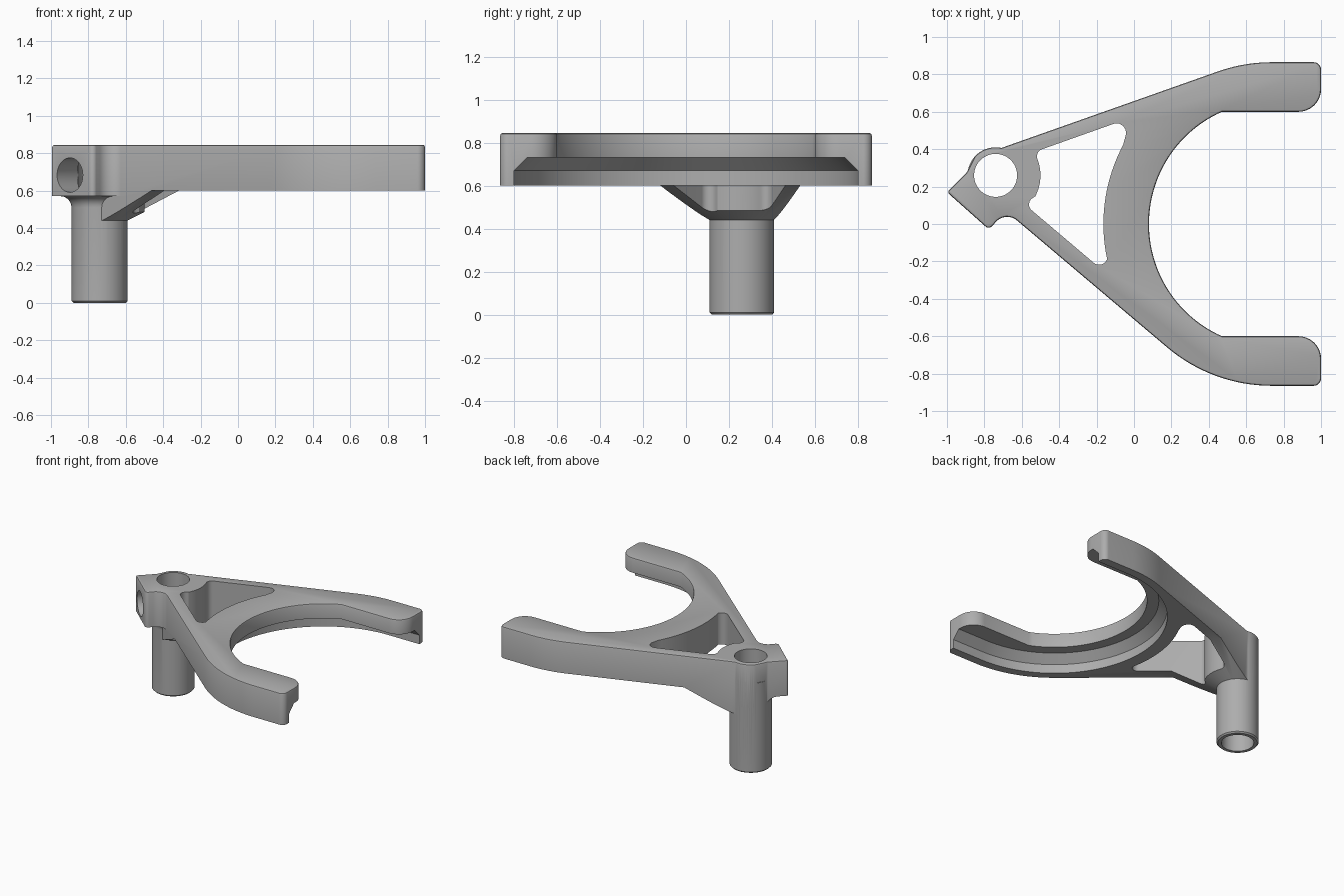
import bpy, bmesh
from math import radians, cos, sin, tan, pi
from mathutils import Vector

cube = bpy.data.objects.get("Cube")
if cube:
    bpy.data.objects.remove(cube, do_unlink=True)

steel = bpy.data.materials.new("grey_steel")
steel.use_nodes = True
GREY = (0.42, 0.42, 0.42, 1)
steel.diffuse_color = GREY
steel.node_tree.nodes["Principled BSDF"].inputs["Base Color"].default_value = GREY

FORK = (0.7365, 0)      # centre of the fork arc
POST = (-0.74, 0.26)    # axis of the post
TOP = 0.845


def arc(center, r, start, end, n):
    """Points along an arc, angles in degrees."""
    angles = [radians(start + (end - start) * i / n) for i in range(n + 1)]
    return [(center[0] + r * cos(a), center[1] + r * sin(a)) for a in angles]


def rounded(points, n=8):
    """Round every corner given as (x, y, radius)."""
    out = []
    for i, p in enumerate(points):
        v = Vector(p[:2])
        if len(p) < 3:
            out.append(v)
            continue
        d0 = (Vector(points[i - 1][:2]) - v).normalized()
        d1 = (Vector(points[(i + 1) % len(points)][:2]) - v).normalized()
        half = d0.angle(d1) / 2
        c = v + (d0 + d1).normalized() * (p[2] / sin(half))
        a, b = [v + d * (p[2] / tan(half)) - c for d in (d0, d1)]
        for k in range(n + 1):
            out.append(c + a.lerp(b, k / n).normalized() * p[2])
    return out


def finish(bm, name):
    bmesh.ops.recalc_face_normals(bm, faces=bm.faces)
    mesh = bpy.data.meshes.new(name)
    bm.to_mesh(mesh)
    bm.free()
    mesh.materials.append(steel)
    obj = bpy.data.objects.new(name, mesh)
    bpy.context.collection.objects.link(obj)
    return obj


def loft(name, layers, rim=0):
    """Solid through stacked loops: layers are (z, points)."""
    bm = bmesh.new()
    rings = [[bm.verts.new((p[0], p[1], z)) for p in pts] for z, pts in layers]
    for low, high in zip(rings, rings[1:]):
        for i in range(len(low)):
            bm.faces.new((low[i - 1], low[i], high[i], high[i - 1]))
    bm.faces.new(rings[0])
    cap = bm.faces.new(rings[-1])
    if rim:
        bmesh.ops.recalc_face_normals(bm, faces=bm.faces)
        bmesh.ops.bevel(bm, geom=list(cap.edges), offset=rim, segments=2,
                        profile=0.5, affect='EDGES')
    return finish(bm, name)


def lathe(name, profile, n=64):
    """Closed (radius, z) profile turned about the post axis."""
    bm = bmesh.new()
    rings = [[bm.verts.new((x, y, z)) for x, y in arc(POST, r, 0, 360, n)[:-1]]
             for r, z in profile]
    for a, b in zip(rings, rings[1:] + rings[:1]):
        for i in range(n):
            bm.faces.new((a[i - 1], a[i], b[i], b[i - 1]))
    return finish(bm, name)


def boolean(target, tool, mode='DIFFERENCE'):
    mod = target.modifiers.new(mode, 'BOOLEAN')
    mod.operation, mod.solver, mod.object = mode, 'EXACT', tool
    bpy.context.view_layer.objects.active = target
    bpy.ops.object.modifier_apply(modifier=mod.name)
    bpy.data.objects.remove(tool, do_unlink=True)


def cylinder(name, r, z0, z1):
    circle = arc(POST, r, 0, 360, 64)[:-1]
    return loft(name, [(z0, circle), (z1, circle)])


# Fork outline, running around both prongs and the clamp block
outline = rounded(
    arc(FORK, 0.865, 229.75, 270, 16)
    + [(1, -0.865, 0.04), (1, -0.6, 0.12)]
    + arc(FORK, 0.6565, 246.05, 113.95, 56)
    + [(1, 0.6, 0.12), (1, 0.865, 0.04)]
    + arc(FORK, 0.865, 90, 109.6, 10)
    + arc(POST, 0.15, 78, 138, 12)
    + [(-0.895, 0.275, 0.04), (-1, 0.17, 0.015),
       (-0.775, -0.03, 0.025), (-0.686, 0.07, 0.08)])
body = loft("shift_fork", [(0.4, outline), (TOP, outline)], rim=0.012)

# Flat underside, with ribs tapering conically down to the post
boolean(body, lathe("underside_cutter", [
    (0.14, 0.2), (0.14, 0.435), (0.47, 0.6), (3, 0.6), (3, 0.2)]))

# Clamp block underside, leaving a fillet around the post
block = [(-0.735, 0.116), (-0.6, -0.002), (-0.6, -0.2),
         (-1.2, -0.2), (-1.2, 0.6), (-0.735, 0.6)]
slab = loft("block_cutter", [(0.3, block), (0.57, block)])
fillet = [(0.21 - 0.06 * cos(i * pi / 12), 0.51 + 0.06 * sin(i * pi / 12)) for i in range(7)]
flare = loft("flare", [(z, arc(POST, r, 0, 360, 64)[:-1])
                       for r, z in [(0.14, 0.2), (0.14, 0.5)] + fillet + [(0.21, 0.6)]])
boolean(slab, flare)
boolean(body, slab)

# Window between the two ribs
window = rounded(
    arc(FORK, 0.9, 192, 152, 24)
    + [(-0.02, 0.567, 0.05), (-0.53, 0.386, 0.04)]
    + arc(POST, 0.24, 20, -28, 14)
    + [(-0.59, 0.11, 0.04), (-0.165, -0.25, 0.045)])
boolean(body, loft("window_cutter", [(0.2, window), (1, window)]))


# Stepped groove under the inner edge of the fork
def groove(r):
    return arc(FORK, r, 90, 270, 64) + [(1.2, -r), (1.2, r)]


boolean(body, loft("groove_cutter", [
    (0.5, groove(0.8)), (0.67, groove(0.8)), (0.73, groove(0.74))]))

# Post, then its bore
post = loft("post", [(z, arc(POST, r, 0, 360, 64)[:-1]) for r, z in
                     [(0.14, 0), (0.15, 0.01), (0.15, 0.7)]])
boolean(body, post, 'UNION')
boolean(body, cylinder("bore_cutter", 0.115, -0.2, 1.2))

# Screw hole from the block face into the bore
direction = Vector((-0.66, -0.75, 0)).normalized()
bm = bmesh.new()
bmesh.ops.create_cone(bm, cap_ends=True, segments=48, radius1=0.092,
                      radius2=0.092, depth=0.4)
screw = finish(bm, "screw_cutter")
screw.rotation_euler = direction.to_track_quat('Z', 'Y').to_euler()
screw.location = Vector((*POST, 0.683)) + direction * 0.25
bpy.context.view_layer.update()
boolean(body, screw)

# Smooth curved walls, keep machined edges sharp
bpy.ops.object.select_all(action='DESELECT')
body.select_set(True)
bpy.context.view_layer.objects.active = body
bpy.ops.object.shade_smooth_by_angle(angle=radians(30))
